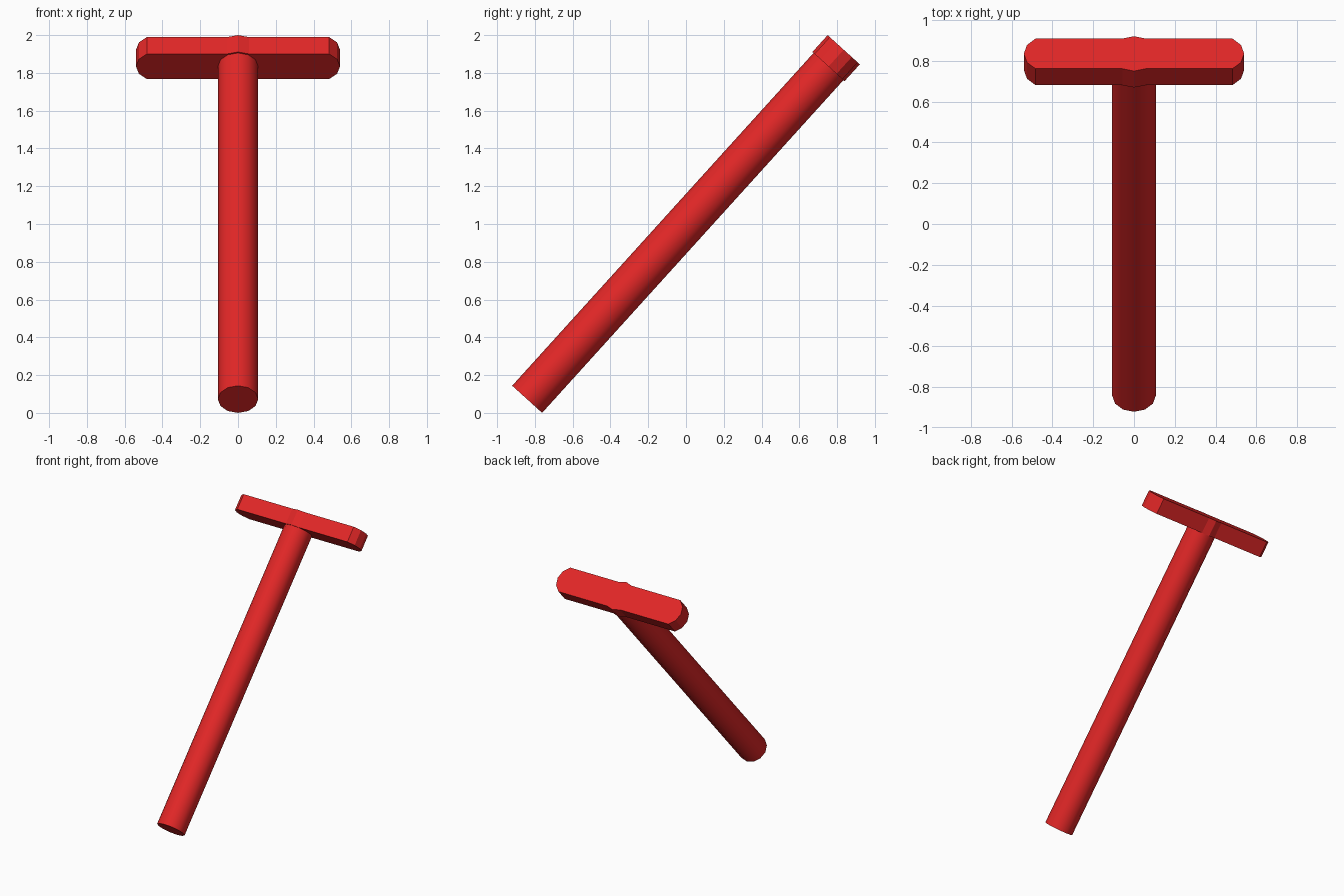
import bpy, bmesh
from math import sin, cos, atan2, hypot, radians, pi
from mathutils import Matrix, Vector

if "Cube" in bpy.data.objects:
    bpy.data.objects.remove(bpy.data.objects["Cube"])

# Axis of the tool, from the lower end to the top of the crossbar
low = Vector((0, -0.841, 0.072))
high = Vector((0, 0.835, 1.9226))
tilt = atan2(high.y - low.y, high.z - low.z)
length = hypot(high.y - low.y, high.z - low.z)
place = Matrix.Translation(low) @ Matrix.Rotation(-tilt, 4, 'X')

HEAD_R, HEAD_H, END_X = 0.115, 0.12, 0.425

red = bpy.data.materials.new("red")
red.diffuse_color = (0.76, 0.02, 0.02, 1)
red.use_nodes = True
red.node_tree.nodes["Principled BSDF"].inputs["Base Color"].default_value = red.diffuse_color


def prism(name, outline, z0, z1):
    """Extrude a flat outline along the tool axis."""
    bm = bmesh.new()
    face = bm.faces.new([bm.verts.new((x, y, z0)) for x, y in outline])
    top = bmesh.ops.extrude_face_region(bm, geom=[face])
    verts = [g for g in top["geom"] if isinstance(g, bmesh.types.BMVert)]
    bmesh.ops.translate(bm, verts=verts, vec=(0, 0, z1 - z0))
    bmesh.ops.recalc_face_normals(bm, faces=bm.faces)
    mesh = bpy.data.meshes.new(name)
    bm.to_mesh(mesh)
    bm.free()
    mesh.transform(place)
    mesh.materials.append(red)
    ob = bpy.data.objects.new(name, mesh)
    bpy.context.collection.objects.link(ob)
    return ob


def arc(cx, r, start, stop):
    """Points of a 12-sided circle between two angles in degrees."""
    return [(cx + r * cos(radians(a)), r * sin(radians(a)))
            for a in range(start, stop + 1, 30)]


# Shaft: 12-sided round bar, smooth sides and flat ends
shaft = prism("shaft", arc(0, 0.107, 0, 330), 0, length - HEAD_H / 2)
bpy.context.view_layer.objects.active = shaft
shaft.select_set(True)
bpy.ops.object.shade_smooth_by_angle(angle=radians(40))

# Crossbar: faceted round ends and a slight boss around the shaft
outline = (arc(END_X, HEAD_R, -60, 60) + arc(0, HEAD_R, 60, 120)
           + arc(-END_X, HEAD_R, 120, 240) + arc(0, HEAD_R, 240, 300))
prism("crossbar", outline, length - HEAD_H, length)
